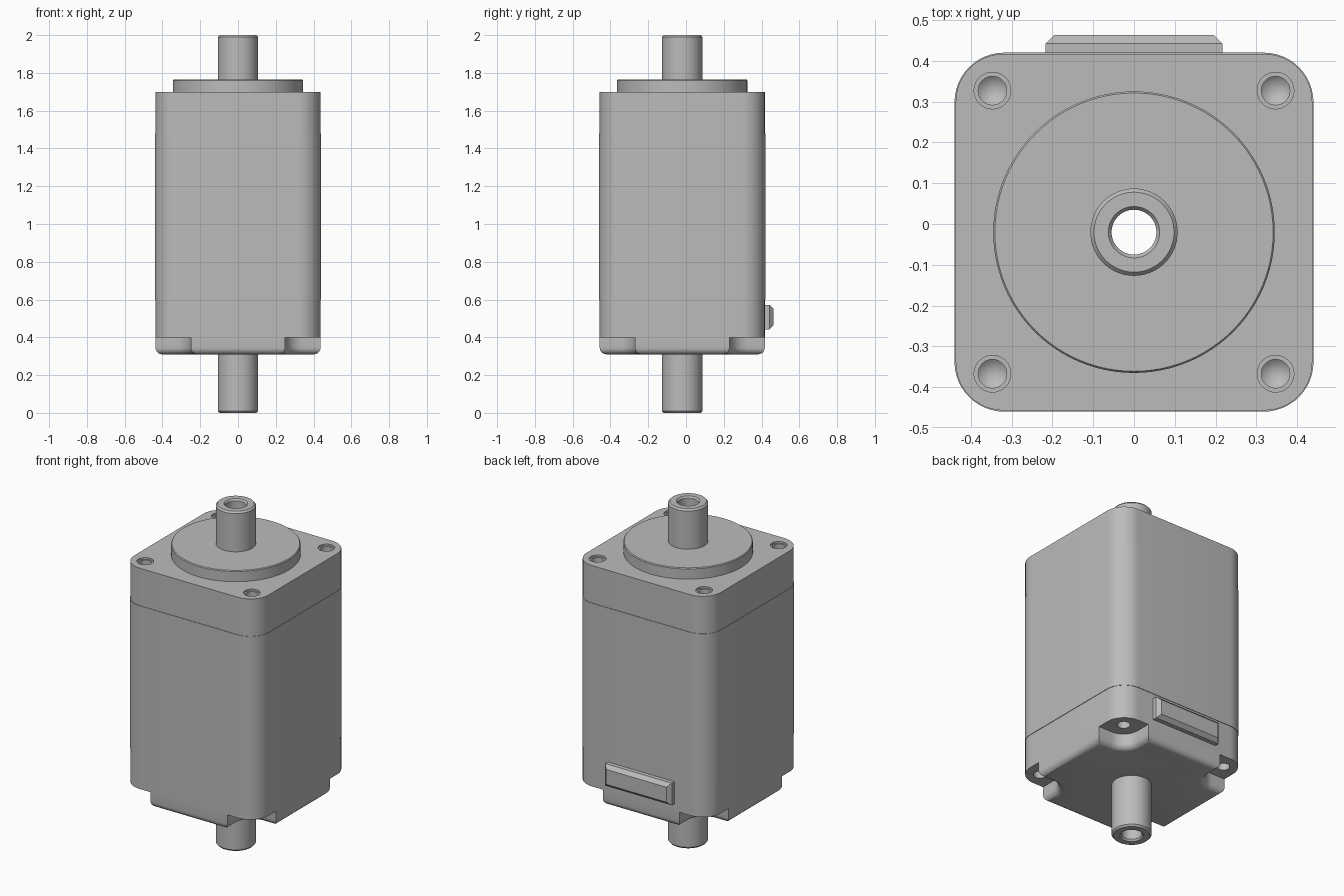
import bpy, bmesh
from math import sin, cos, pi, radians
from mathutils import Matrix

cube = bpy.data.objects.get("Cube")
if cube:
    bpy.data.objects.remove(cube, do_unlink=True)

CY = -0.02      # motor axis offset in y
HALF = 0.44     # half width of the square body
BOLT = 0.347    # bolt hole distance from the axis

metal = bpy.data.materials.new("grey metal")
metal.use_nodes = True
GREY = (0.5, 0.5, 0.5, 1)
metal.diffuse_color = GREY
metal.node_tree.nodes["Principled BSDF"].inputs["Base Color"].default_value = GREY


def finish(name, bm, y=CY):
    bmesh.ops.recalc_face_normals(bm, faces=bm.faces)
    mesh = bpy.data.meshes.new(name)
    bm.to_mesh(mesh)
    bm.free()
    mesh.materials.append(metal)
    obj = bpy.data.objects.new(name, mesh)
    obj.location.y = y
    bpy.context.collection.objects.link(obj)
    return obj


def smooth(obj):
    bpy.ops.object.select_all(action='DESELECT')
    obj.select_set(True)
    bpy.context.view_layer.objects.active = obj
    bpy.ops.object.shade_smooth_by_angle(angle=radians(30))


def arc(cx, cy, r, a0, a1, n=12):
    return [(cx + r * cos(radians(a0 + (a1 - a0) * i / n)),
             cy + r * sin(radians(a0 + (a1 - a0) * i / n))) for i in range(n + 1)]


def four_corners(quadrant):
    """Repeat a corner outline around the axis in quarter turns."""
    pts = list(quadrant)
    out = []
    for _ in range(4):
        out += pts
        pts = [(-y, x) for x, y in pts]
    return out


def prism(outline, z0, z1, bottom_round=0):
    bm = bmesh.new()
    base = bm.faces.new([bm.verts.new((x, y, z0)) for x, y in outline])
    top = bmesh.ops.extrude_face_region(bm, geom=[base], use_keep_orig=True)
    verts = [g for g in top["geom"] if isinstance(g, bmesh.types.BMVert)]
    bmesh.ops.translate(bm, verts=verts, vec=(0, 0, z1 - z0))
    bmesh.ops.recalc_face_normals(bm, faces=bm.faces)
    if bottom_round:
        edges = [e for e in bm.edges if all(abs(v.co.z - z0) < 1e-5 for v in e.verts)]
        bmesh.ops.bevel(bm, geom=edges, offset=bottom_round, segments=5,
                        profile=0.5, affect='EDGES')
    return bm


def lathe(profile, closed=False, steps=64):
    """Spin an (r, z) profile around the z axis."""
    bm = bmesh.new()
    vs = [bm.verts.new((r, 0, z)) for r, z in profile]
    for a, b in zip(vs, vs[1:]):
        bm.edges.new((a, b))
    if closed:
        bm.edges.new((vs[-1], vs[0]))
    bmesh.ops.spin(bm, geom=bm.verts[:] + bm.edges[:], cent=(0, 0, 0),
                   axis=(0, 0, 1), angle=2 * pi, steps=steps)
    bmesh.ops.remove_doubles(bm, verts=bm.verts, dist=1e-5)
    return bm


def cut(obj, cutters):
    bpy.context.view_layer.objects.active = obj
    for c in cutters:
        mod = obj.modifiers.new("hole", 'BOOLEAN')
        mod.operation = 'DIFFERENCE'
        mod.solver = 'EXACT'
        mod.object = c
        bpy.ops.object.modifier_apply(modifier=mod.name)
    for c in cutters:
        bpy.data.objects.remove(c, do_unlink=True)


def axis_cutter():
    return finish("axis_cutter", lathe([(0, 0.1), (0.1, 0.1), (0.1, 1.9), (0, 1.9)]))


def bolt_cutters(profile):
    cutters = []
    for sx in (-1, 1):
        for sy in (-1, 1):
            bm = lathe(profile, steps=32)
            bm.transform(Matrix.Translation((sx * BOLT, sy * BOLT, 0)))
            cutters.append(finish("bolt_cutter", bm))
    return cutters


def rounded_square(half, r=0.12):
    return four_corners(arc(half - r, half - r, r, 0, 90))


# Square body: front cap, slightly wider housing, rear cap
cap_half = HALF - 0.003
front_cap = finish("front_cap", prism(rounded_square(cap_half, 0.117), 1.48, 1.7))
cut(front_cap, [axis_cutter()] + bolt_cutters(
    [(0, 1.54), (0.035, 1.57), (0.035, 1.69), (0.045, 1.69), (0.045, 1.75), (0, 1.75)]))

housing = finish("housing", prism(rounded_square(HALF, 0.122), 0.6, 1.48))
cut(housing, [axis_cutter()])

rear_cap = finish("rear_cap", prism(rounded_square(cap_half, 0.117), 0.4, 0.6))
cut(rear_cap, [axis_cutter()] + bolt_cutters(
    [(0, 0.35), (0.035, 0.35), (0.035, 0.5), (0, 0.53)]))

# Rear base with a scooped notch at each corner
notch = BOLT - 0.25
corner = [(cap_half, 0.25)] + arc(BOLT, BOLT, notch, 270, 180) + [(0.25, cap_half)]
rear_base = finish("rear_base", prism(four_corners(corner), 0.31, 0.4, 0.035))
cut(rear_base, [axis_cutter()])

# Round pilot flange on the front cap
pilot_flange = finish("pilot_flange", lathe(
    [(0.1, 1.7), (0.345, 1.7), (0.345, 1.76), (0.341, 1.765), (0.1, 1.765)], True, 96))

# Hollow shaft through the whole motor
half_shaft = [(0.055, 0.01), (0.063, 0), (0.098, 0), (0.107, 0.01)]
shaft = finish("hollow_shaft", lathe(
    half_shaft + [(r, 2 - z) for r, z in reversed(half_shaft)], True))

# Connector plate on the back with chamfered outer edges
bm = bmesh.new()
bmesh.ops.create_cube(bm, size=1)
bm.transform(Matrix.Translation((0, 0.433, 0.507)) @ Matrix.Diagonal((0.434, 0.06, 0.13, 1)))
outer = [e for e in bm.edges if all(v.co.y > 0.45 for v in e.verts)]
bmesh.ops.bevel(bm, geom=outer, offset=0.021, segments=1, affect='EDGES')
finish("connector_plate", bm, 0)

for part in (front_cap, housing, rear_cap, rear_base, pilot_flange, shaft):
    smooth(part)
